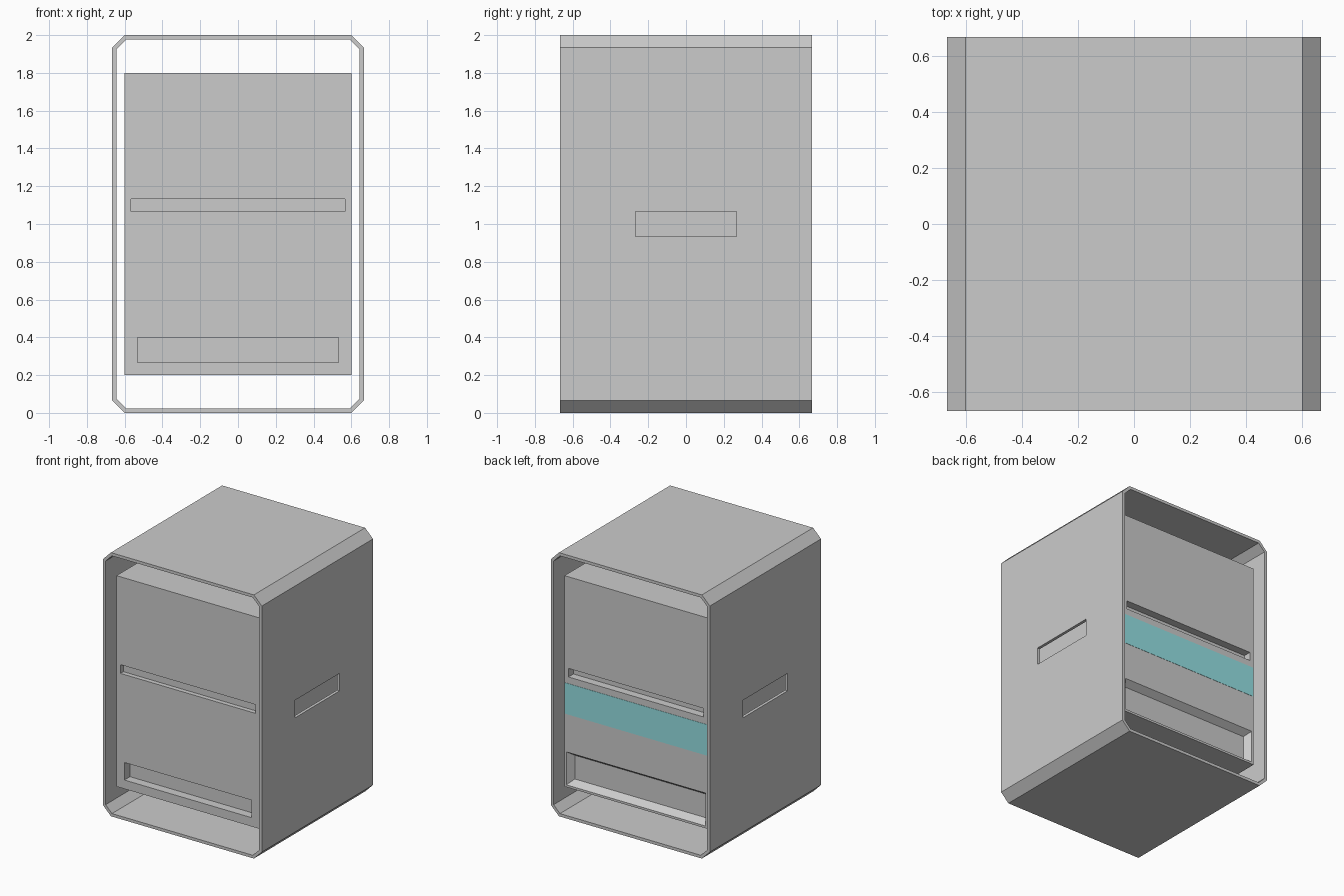
import bpy, bmesh

if "Cube" in bpy.data.objects:
    bpy.data.objects.remove(bpy.data.objects["Cube"])

S = 0.6667   # half width and half depth of the shell
C = 0.0667   # corner chamfer
T = 0.0225   # shell wall thickness


def make_object(name, bm):
    bmesh.ops.recalc_face_normals(bm, faces=bm.faces[:])
    me = bpy.data.meshes.new(name)
    bm.to_mesh(me)
    bm.free()
    ob = bpy.data.objects.new(name, me)
    bpy.context.collection.objects.link(ob)
    return ob


def frustum(name, y0, rect0, y1, rect1):
    """Solid between two x/z rectangles (half width, z low, z high)."""
    bm = bmesh.new()
    rings = [[bm.verts.new(p) for p in ((-w, y, a), (w, y, a), (w, y, b), (-w, y, b))]
             for y, (w, a, b) in ((y0, rect0), (y1, rect1))]
    bm.faces.new(rings[0])
    bm.faces.new(rings[1])
    for i in range(4):
        j = (i + 1) % 4
        bm.faces.new((rings[0][i], rings[0][j], rings[1][j], rings[1][i]))
    return make_object(name, bm)


def cut(target, cutter):
    mod = target.modifiers.new("cut", 'BOOLEAN')
    mod.operation = 'DIFFERENCE'
    mod.solver = 'EXACT'
    mod.object = cutter
    bpy.context.view_layer.objects.active = target
    bpy.ops.object.modifier_apply(modifier=mod.name)
    bpy.data.objects.remove(cutter)


def pocket(target, side, w, z0, z1, depth, taper=0.0):
    """Recess in the front (side -1) or back (side 1) of the inner body."""
    frust = frustum("pocket_cutter",
                    side * (0.6 + depth), (w + taper, z0 - taper, z1 + taper),
                    side * (0.6 - depth), (w - taper, z0 + taper, z1 - taper))
    cut(target, frust)


def octagon(inset):
    h, k = S - inset, C - inset * 0.586
    return [(x * a, 1 + z * b) for x, z, a, b in (
        (1, 1, h - k, 1 - inset), (1, 1, h, 1 - inset - k),
        (1, -1, h, 1 - inset - k), (1, -1, h - k, 1 - inset),
        (-1, -1, h - k, 1 - inset), (-1, -1, h, 1 - inset - k),
        (-1, 1, h, 1 - inset - k), (-1, 1, h - k, 1 - inset))]


# Outer shell: chamfered tube open at front and back
bm = bmesh.new()
loops = [[bm.verts.new((x, y, z)) for x, z in octagon(i)]
         for i, y in ((0, -S), (0, S), (T, S), (T, -S))]
for n in range(4):
    p, q = loops[n], loops[(n + 1) % 4]
    for i in range(8):
        j = (i + 1) % 8
        bm.faces.new((p[i], p[j], q[j], q[i]))
shell = make_object("outer_shell", bm)

# Hand holes through both side walls
for side in (-1, 1):
    bpy.ops.mesh.primitive_cube_add(size=1, location=(side * S, 0, 1.0))
    hole = bpy.context.object
    hole.scale = (0.1, 0.534, 0.1333)
    bpy.context.view_layer.update()
    cut(shell, hole)

# Inner body
body = frustum("inner_body", -0.6, (0.6, 0.2, 1.8), 0.6, (0.6, 0.2, 1.8))
pocket(body, -1, 0.5667, 1.067, 1.1333, 0.035)          # front upper slot
pocket(body, -1, 0.5333, 0.267, 0.4, 0.067)             # front lower slot
pocket(body, 1, 0.5667, 1.04, 1.105, 0.06)              # back upper slot
pocket(body, 1, 0.5833, 0.217, 0.467, 0.05, 0.035)      # back sloped tray

# Coloured band on the back of the inner body
band = frustum("back_band", 0.598, (0.6, 0.755, 0.99), 0.602, (0.6, 0.755, 0.99))
mat = bpy.data.materials.new("teal")
mat.diffuse_color = (0.3, 0.75, 0.77, 1)
mat.use_nodes = True
mat.node_tree.nodes["Principled BSDF"].inputs["Base Color"].default_value = mat.diffuse_color
band.data.materials.append(mat)
